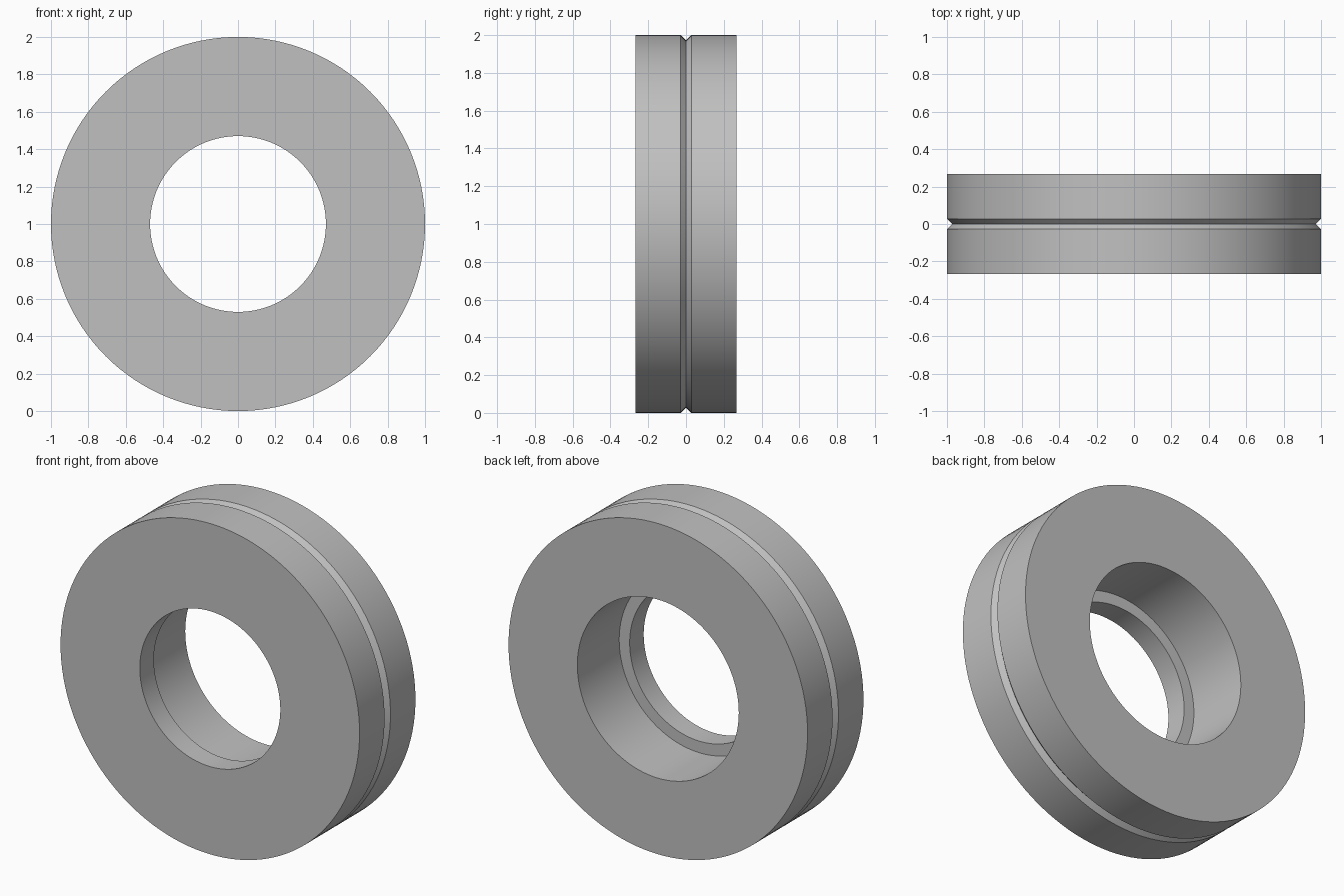
import bpy
import bmesh
import math
from mathutils import Vector

cube = bpy.data.objects.get("Cube")
if cube:
    bpy.data.objects.remove(cube, do_unlink=True)

RADIUS = 1.0
HALF_WIDTH = 0.267
FRONT_BORE = 0.47
BACK_BORE = 0.54
STEP_Y = -0.133
GROOVE = 0.028
SEGMENTS = 128

# Plain grey material
grey = bpy.data.materials.new("plain grey")
grey.use_nodes = True
colour = (0.53, 0.53, 0.53, 1)
grey.diffuse_color = colour
grey.node_tree.nodes["Principled BSDF"].inputs["Base Color"].default_value = colour

# Ring cross-section as (radius, y): stepped bore and V groove around the rim
profile = [
    (FRONT_BORE, -HALF_WIDTH),
    (RADIUS, -HALF_WIDTH),
    (RADIUS, -GROOVE),
    (RADIUS - GROOVE, 0),
    (RADIUS, GROOVE),
    (RADIUS, HALF_WIDTH),
    (BACK_BORE, HALF_WIDTH),
    (BACK_BORE, STEP_Y),
    (FRONT_BORE, STEP_Y),
]

# Spin the section around the y axis
bm = bmesh.new()
verts = [bm.verts.new((r, y, RADIUS)) for r, y in profile]
edges = [bm.edges.new((a, b)) for a, b in zip(verts, verts[1:] + verts[:1])]
bmesh.ops.spin(bm, geom=verts + edges, cent=Vector((0, 0, RADIUS)), axis=(0, 1, 0),
               angle=math.tau, steps=SEGMENTS, use_merge=True)
bmesh.ops.remove_doubles(bm, verts=bm.verts, dist=0.0001)
bmesh.ops.recalc_face_normals(bm, faces=bm.faces)

mesh = bpy.data.meshes.new("grooved_ring")
bm.to_mesh(mesh)
bm.free()
mesh.materials.append(grey)
ring = bpy.data.objects.new("grooved_ring", mesh)
bpy.context.collection.objects.link(ring)

# Smooth round walls, sharp rims and groove
bpy.ops.object.select_all(action="DESELECT")
ring.select_set(True)
bpy.context.view_layer.objects.active = ring
bpy.ops.object.shade_smooth_by_angle(angle=math.radians(30))
